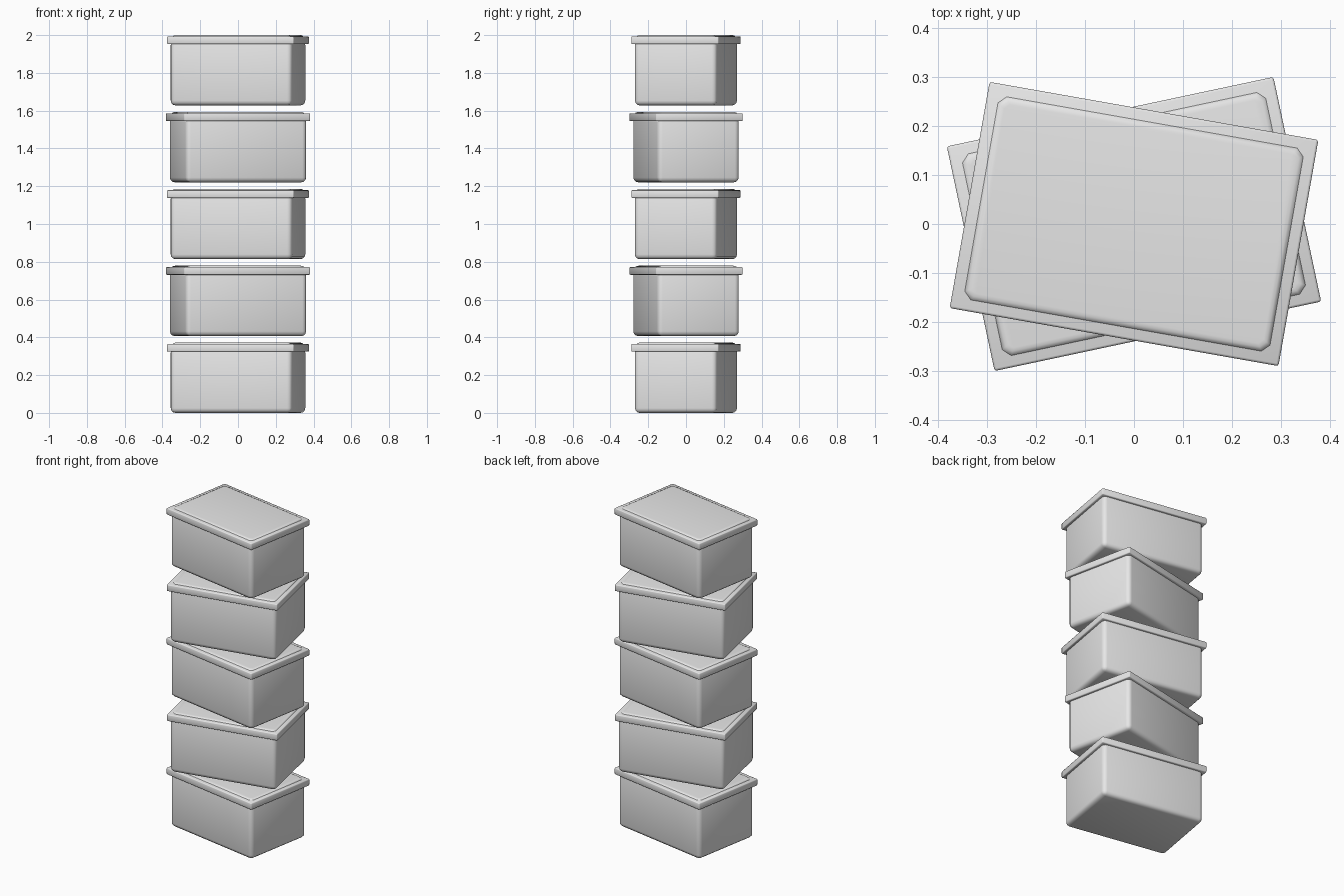
import bpy, bmesh, math

if "Cube" in bpy.data.objects:
    bpy.data.objects.remove(bpy.data.objects["Cube"])

BOX_HEIGHT = 0.372
PITCH = (2.0 - BOX_HEIGHT) / 4

grey = bpy.data.materials.new("light grey plastic")
grey.diffuse_color = (0.8, 0.8, 0.8, 1)
grey.use_nodes = True
grey.node_tree.nodes["Principled BSDF"].inputs["Base Color"].default_value = grey.diffuse_color


def rounded_box(name, half_x, half_y, z0, z1, radius, segments, base_z, turn):
    """Box with every edge rounded, turned about z and lifted to base_z."""
    bm = bmesh.new()
    bmesh.ops.create_cube(bm, size=2)
    for v in bm.verts:
        v.co = (v.co.x * half_x, v.co.y * half_y, z1 if v.co.z > 0 else z0)
    bmesh.ops.bevel(bm, geom=bm.edges[:], offset=radius, segments=segments,
                    profile=0.5, affect='EDGES')
    return finish(bm, name, base_z, turn)


def raised_panel(name, half_x, half_y, z0, z1, corner, slope, base_z, turn):
    """Thin plate with cut corners and a sloping border."""
    bm = bmesh.new()
    rings = []
    # wall, slope and top rings
    for z, inset in ((z0, 0), (z0 + (z1 - z0) * 0.6, 0.002), (z1 - 0.001, slope * 0.6), (z1, slope)):
        a, b, c = half_x - inset, half_y - inset, corner * (1 - 0.4 * inset / slope)
        pts = [(a, b - c), (a - c, b), (c - a, b), (-a, b - c),
               (-a, c - b), (c - a, -b), (a - c, -b), (a, c - b)]
        rings.append([bm.verts.new((x, y, z)) for x, y in pts])
    for low, high in zip(rings, rings[1:]):
        for i in range(8):
            j = (i + 1) % 8
            bm.faces.new((low[i], low[j], high[j], high[i]))
    bm.faces.new(rings[-1])
    bm.faces.new(rings[0][::-1])
    return finish(bm, name, base_z, turn)


def finish(bm, name, base_z, turn):
    mesh = bpy.data.meshes.new(name)
    bm.to_mesh(mesh)
    bm.free()
    mesh.materials.append(grey)
    obj = bpy.data.objects.new(name, mesh)
    bpy.context.collection.objects.link(obj)
    obj.location.z = base_z
    obj.rotation_euler.z = math.radians(turn)
    bpy.ops.object.select_all(action='DESELECT')
    obj.select_set(True)
    bpy.context.view_layer.objects.active = obj
    bpy.ops.object.shade_smooth_by_angle(angle=math.radians(50))
    return obj


# Stack of five lidded boxes, turned alternately
for n in range(5):
    place = (n * PITCH, -10 if n % 2 == 0 else 12)
    rounded_box(f"box_body_{n + 1}", 0.327, 0.221, 0.0, 0.345, 0.025, 3, *place)
    rounded_box(f"box_lid_{n + 1}", 0.341, 0.2345, 0.324, 0.365, 0.005, 2, *place)
    raised_panel(f"lid_panel_{n + 1}", 0.318, 0.212, 0.36, BOX_HEIGHT, 0.016, 0.016, *place)
